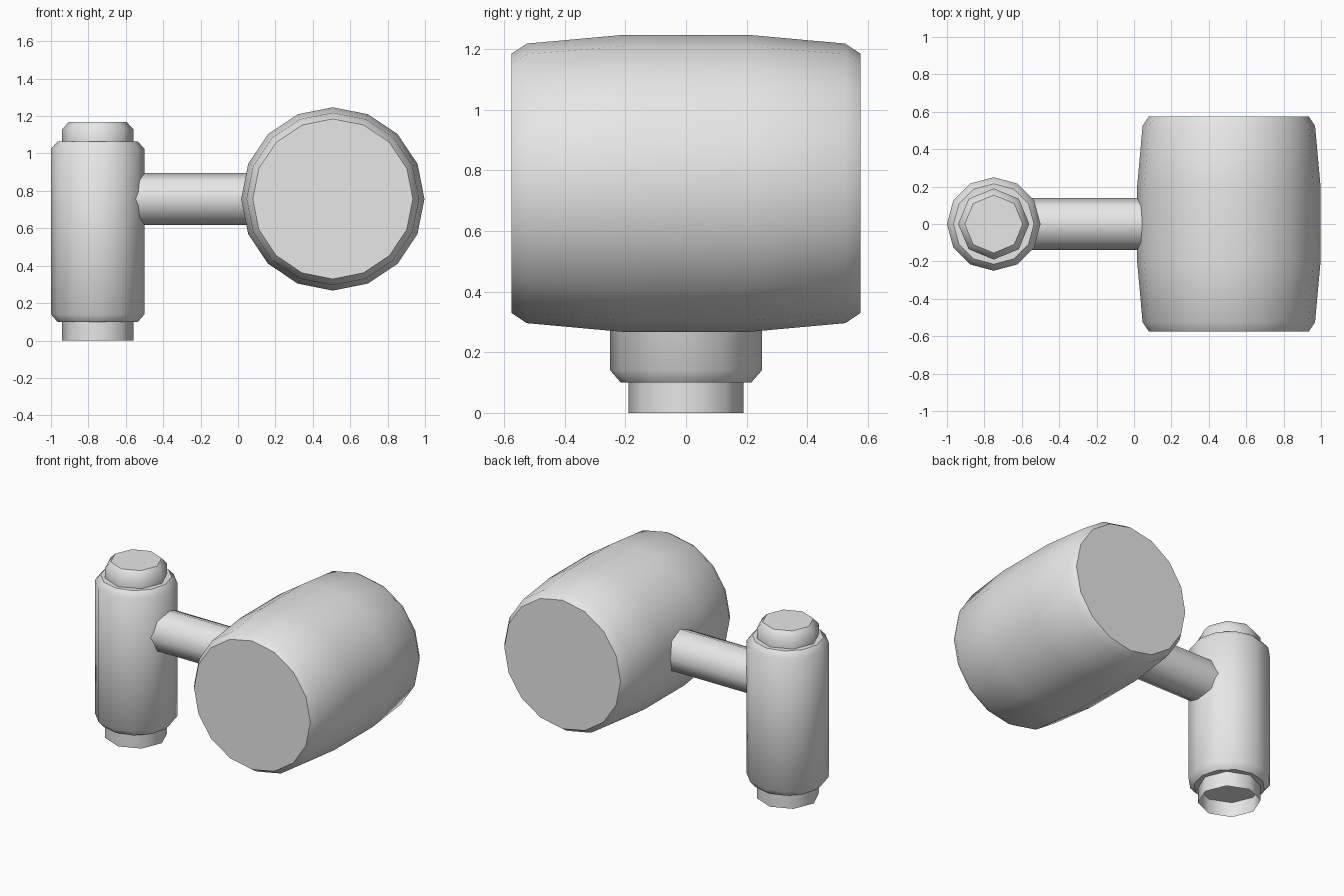
import bpy, bmesh, math
from mathutils import Matrix

cube = bpy.data.objects.get("Cube")
if cube:
    bpy.data.objects.remove(cube, do_unlink=True)

grey = bpy.data.materials.new("light grey")
grey.use_nodes = True
colour = (0.8, 0.8, 0.8, 1)
grey.diffuse_color = colour
grey.node_tree.nodes["Principled BSDF"].inputs["Base Color"].default_value = colour


def turned(name, profile, sides, matrix, start_cap=True, end_cap=True):
    """Revolve (radius, height) points around local z, smooth sides and flat caps."""
    bm = bmesh.new()
    rings = []
    for r, h in profile:
        angles = [2 * math.pi * i / sides for i in range(sides)]
        rings.append([bm.verts.new((r * math.cos(a), r * math.sin(a), h)) for a in angles])
    for low, high in zip(rings, rings[1:]):
        for i in range(sides):
            j = (i + 1) % sides
            bm.faces.new((low[i], low[j], high[j], high[i])).smooth = True
    if start_cap:
        bm.faces.new(rings[0][::-1])
    if end_cap:
        bm.faces.new(rings[-1])
    mesh = bpy.data.meshes.new(name)
    bm.to_mesh(mesh)
    bm.free()
    mesh.materials.append(grey)
    obj = bpy.data.objects.new(name, mesh)
    obj.matrix_world = matrix
    bpy.context.collection.objects.link(obj)
    return obj


AXIS_Z = 0.757
post = Matrix.Translation((-0.75, 0, 0))

# Upright post with bevelled ends
turned("post_sleeve", [(0.215, 0.1), (0.25, 0.14), (0.25, 1.025), (0.215, 1.063)], 12, post)

# Thin core: open at the foot, bevelled at the top
turned("post_foot", [(0.19, 0), (0.19, 0.1)], 8, post, False, False)
turned("post_cap", [(0.19, 1.06), (0.19, 1.13), (0.155, 1.168)], 8, post, False)

# Connecting arm
arm = Matrix.Translation((-0.65, 0, AXIS_Z)) @ Matrix.Rotation(math.pi / 2, 4, "Y")
turned("arm", [(0.139, 0), (0.139, 0.8)], 8, arm)

# Large barrel lying along y
half = [(0.49, 0.205), (0.461, 0.525), (0.428, 0.575)]
barrel = Matrix.Translation((0.507, 0, AXIS_Z)) @ Matrix.Rotation(math.pi / 2, 4, "X")
turned("barrel", [(r, -h) for r, h in reversed(half)] + half, 16, barrel)
